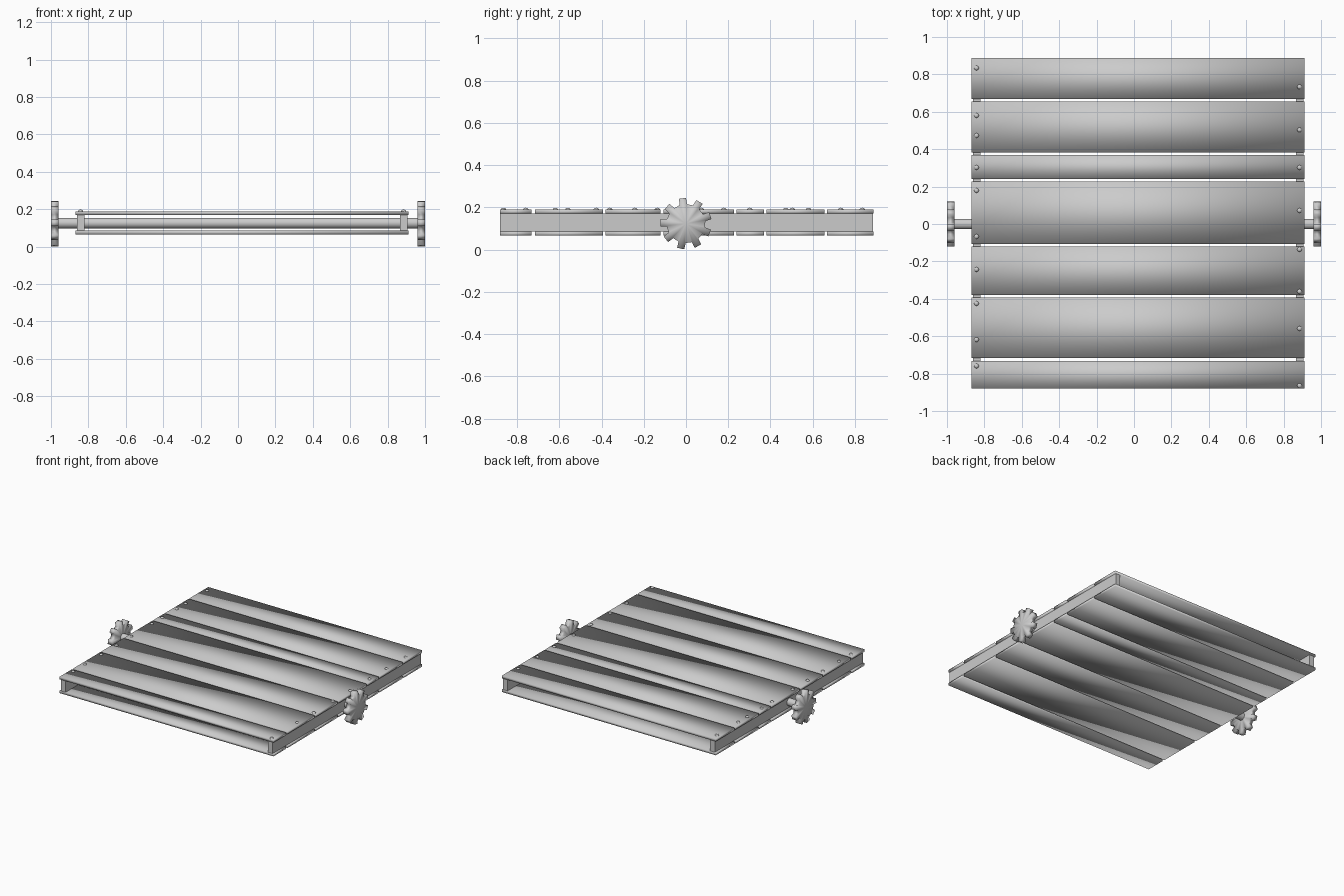
import bpy
import bmesh
from math import cos, sin, radians, pi
from mathutils import Matrix

cube = bpy.data.objects.get("Cube")
if cube:
    bpy.data.objects.remove(cube, do_unlink=True)

# Single plain grey finish
grey = bpy.data.materials.new("plain grey")
grey.use_nodes = True
colour = (0.6, 0.6, 0.6, 1)
grey.diffuse_color = colour
grey.node_tree.nodes["Principled BSDF"].inputs["Base Color"].default_value = colour

AXLE_Z = 0.123


def finish(name, bm, smooth):
    bmesh.ops.recalc_face_normals(bm, faces=bm.faces)
    mesh = bpy.data.meshes.new(name)
    for f in bm.faces:
        f.smooth = smooth
    bm.to_mesh(mesh)
    bm.free()
    mesh.materials.append(grey)
    obj = bpy.data.objects.new(name, mesh)
    bpy.context.collection.objects.link(obj)
    return obj


def box(name, x, y, z, smooth=False):
    """Box from (min, max) ranges along each axis."""
    bm = bmesh.new()
    size = [b - a for a, b in (x, y, z)]
    mid = [(a + b) / 2 for a, b in (x, y, z)]
    bmesh.ops.create_cube(bm, size=1, matrix=Matrix.Translation(mid) @ Matrix.Diagonal((*size, 1)))
    return finish(name, bm, smooth)


# Planks, laid in matching layers above and below the rails
edges = [(-0.88, -0.732), (-0.716, -0.393), (-0.38, -0.12), (-0.107, 0.227),
         (0.24, 0.369), (0.382, 0.655), (0.668, 0.888)]
for i, span in enumerate(edges, 1):
    box(f"top_plank_{i}", (-0.87, 0.912), span, (0.17, 0.189), True)
    box(f"bottom_plank_{i}", (-0.87, 0.912), span, (0.066, 0.085), True)

# Side rails between the layers
box("right_rail", (-0.86, -0.82), (-0.88, 0.885), (0.085, 0.17))
box("left_rail", (0.866, 0.905), (-0.88, 0.885), (0.085, 0.17))

# Axle through both rails
bm = bmesh.new()
bmesh.ops.create_cone(bm, cap_ends=True, segments=24, radius1=0.028, radius2=0.028, depth=1.94,
                      matrix=Matrix.Translation((0, 0, AXLE_Z + 0.003)) @ Matrix.Rotation(pi / 2, 4, "Y"))
axle = finish("axle", bm, True)
axle.data.set_sharp_from_angle(angle=radians(40))


def gear(name, x0, x1, teeth=9, root=0.092, tip=0.122):
    """Toothed wheel with fan caps around a centre point."""
    outline = []
    for t in range(teeth):
        a = 98 + t * 360 / teeth
        for offset, r in ((-11, root), (-8, tip), (8, tip), (11, root)):
            outline.append((r * cos(radians(a + offset)), AXLE_Z + r * sin(radians(a + offset))))
    bm = bmesh.new()
    rings = [[bm.verts.new((x, y, z)) for y, z in outline] for x in (x0, x1)]
    hubs = [bm.verts.new((x, 0, AXLE_Z)) for x in (x0, x1)]
    n = len(outline)
    for i in range(n):
        j = (i + 1) % n
        bm.faces.new((rings[0][i], rings[0][j], rings[1][j], rings[1][i]))
        for ring, hub in zip(rings, hubs):
            bm.faces.new((ring[i], ring[j], hub))
    return finish(name, bm, True)


gear("right_gear", -1.0, -0.96)
gear("left_gear", 0.96, 1.0)

# Domed nails along both rails
nails = {
    -0.842: (0.834, 0.58, 0.473, 0.302, 0.179, -0.067, -0.243, -0.425, -0.618, -0.759),
    0.885: (0.733, 0.503, 0.302, 0.072, -0.136, -0.361, -0.559, -0.864),
}
for x, ys in nails.items():
    bm = bmesh.new()
    for y in ys:
        bmesh.ops.create_uvsphere(bm, u_segments=12, v_segments=8, radius=1,
                                  matrix=Matrix.Translation((x, y, 0.188)) @ Matrix.Diagonal((0.013, 0.013, 0.01, 1)))
    finish("right_nails" if x < 0 else "left_nails", bm, True)
